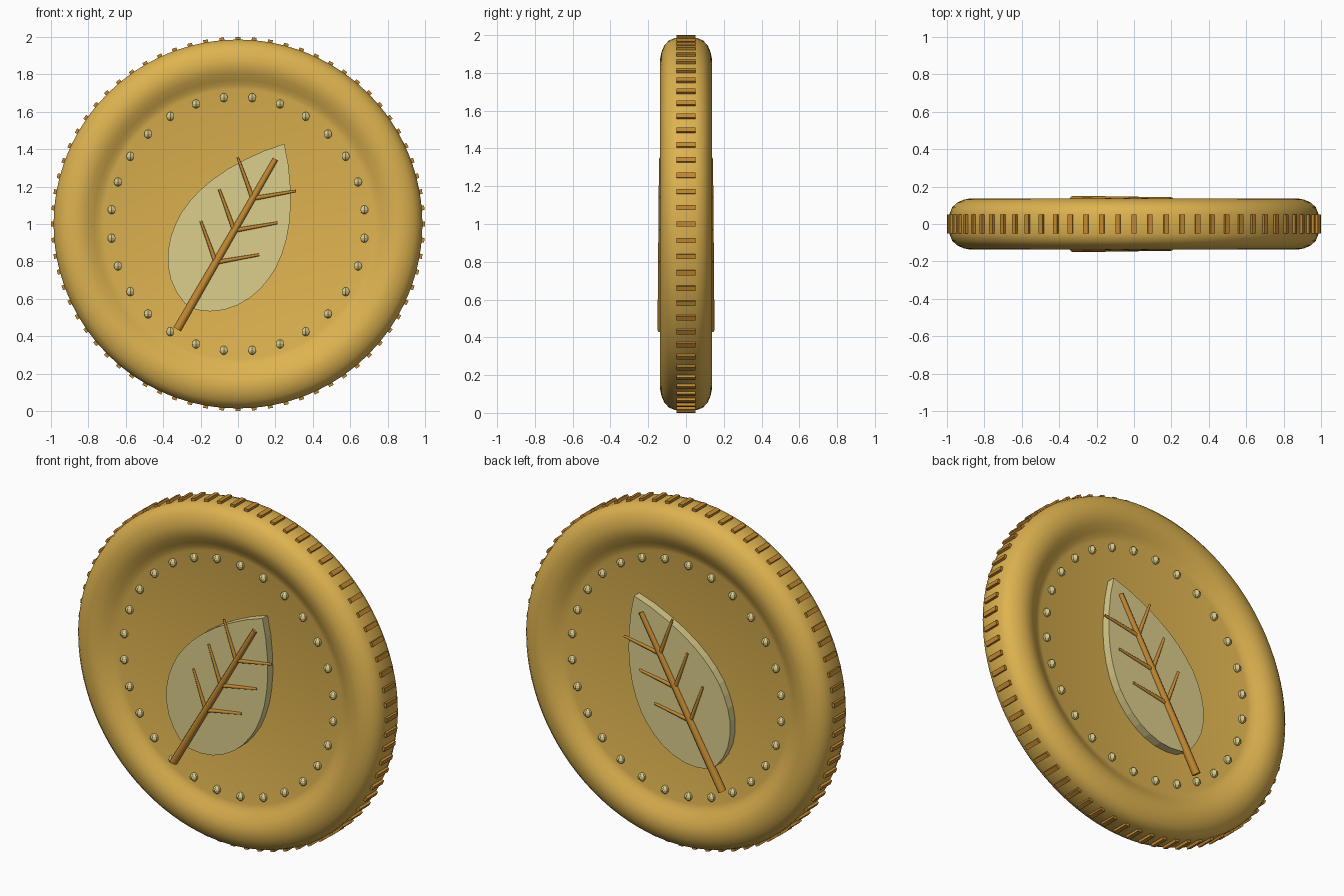
import bpy, bmesh, math
from mathutils import Vector, Matrix

if "Cube" in bpy.data.objects:
    bpy.data.objects.remove(bpy.data.objects["Cube"])

CENTRE = Vector((0, 0, 1))
FLOOR = 0.08       # height of the recessed face from the mid plane
LEAF_TOP = 0.128   # height of the leaf surface


def material(name, rgb):
    m = bpy.data.materials.new(name)
    m.diffuse_color = (*rgb, 1)
    m.use_nodes = True
    m.node_tree.nodes["Principled BSDF"].inputs["Base Color"].default_value = m.diffuse_color
    return m


GOLD = material("gold", (0.73, 0.45, 0.08))
PALE = material("pale gold", (0.72, 0.62, 0.26))
ORANGE = material("dark orange gold", (0.55, 0.25, 0.03))


def finish(bm, name, mat, smooth=None):
    bmesh.ops.recalc_face_normals(bm, faces=bm.faces)
    me = bpy.data.meshes.new(name)
    bm.to_mesh(me)
    bm.free()
    me.materials.append(mat)
    ob = bpy.data.objects.new(name, me)
    ob.location = CENTRE
    bpy.context.collection.objects.link(ob)
    if smooth:
        bpy.ops.object.select_all(action='DESELECT')
        ob.select_set(True)
        bpy.context.view_layer.objects.active = ob
        bpy.ops.object.shade_smooth_by_angle(angle=math.radians(smooth))
    return ob


# Coin body: rounded rim and recessed faces, spun about the y axis
half = [(0.986, 0.055), (0.972, 0.09), (0.945, 0.115), (0.91, 0.13), (0.875, 0.137),
        (0.84, 0.134), (0.805, 0.122), (0.77, 0.101), (0.745, 0.087), (0.72, FLOOR), (0, FLOOR)]
profile = [(r, -y) for r, y in reversed(half)] + half
bm = bmesh.new()
pts = [bm.verts.new((r, y, 0)) for r, y in profile]
edges = [bm.edges.new(p) for p in zip(pts, pts[1:])]
bmesh.ops.spin(bm, geom=pts + edges, cent=(0, 0, 0), axis=(0, 1, 0),
               angle=math.tau, steps=96, use_duplicate=False)
bmesh.ops.remove_doubles(bm, verts=bm.verts, dist=1e-4)
finish(bm, "coin_body", GOLD, 40)

# Ribs around the edge
bm = bmesh.new()
for i in range(72):
    bmesh.ops.create_cube(bm, size=1, matrix=Matrix.Rotation(math.tau * i / 72, 4, 'Y')
                          @ Matrix.Translation((0.98, 0, 0))
                          @ Matrix.Diagonal((0.04, 0.1, 0.026, 1)))
finish(bm, "edge_ribs", ORANGE)

# Ring of studs on both faces
bm = bmesh.new()
for side in (-1, 1):
    for i in range(28):
        a = math.tau * (i + 0.5) / 28
        spot = Vector((0.68 * math.cos(a), side * (FLOOR + 0.004), 0.68 * math.sin(a)))
        bmesh.ops.create_uvsphere(bm, u_segments=6, v_segments=6, radius=0.024,
                                  matrix=Matrix.Translation(spot))
finish(bm, "studs", PALE)


def on_leaf(across, along, y):
    """Point in the leaf frame, which leans 30 degrees to the right."""
    c, s = math.cos(math.radians(30)), math.sin(math.radians(30))
    return Vector((across * c + along * s, y, -across * s + along * c))


# Leaf plates: half widths along the leaf, mirrored to a closed outline
widths = [(-0.51, 0.035), (-0.48, 0.103), (-0.435, 0.165), (-0.377, 0.215), (-0.31, 0.253),
          (-0.24, 0.277), (-0.17, 0.289), (-0.1, 0.293), (-0.02, 0.284), (0.06, 0.265),
          (0.14, 0.236), (0.23, 0.193), (0.32, 0.138), (0.41, 0.074)]
outline = [(w, v) for v, w in widths] + [(0, 0.495)] + [(-w, v) for v, w in reversed(widths)]
bm = bmesh.new()
for side in (-1, 1):
    face = bm.faces.new([bm.verts.new(on_leaf(u, v, side * (FLOOR - 0.01))) for u, v in outline])
    ext = bmesh.ops.extrude_face_region(bm, geom=[face])
    bmesh.ops.translate(bm, vec=(0, side * (LEAF_TOP - FLOOR + 0.01), 0),
                        verts=[g for g in ext["geom"] if isinstance(g, bmesh.types.BMVert)])
finish(bm, "leaf", PALE)


def rod(bm, a, b, r1, r2):
    d = b - a
    m = Matrix.Translation((a + b) / 2) @ d.to_track_quat('Z', 'Y').to_matrix().to_4x4()
    bmesh.ops.create_cone(bm, cap_ends=True, segments=8, radius1=r1, radius2=r2,
                          depth=d.length, matrix=m)


# Tapered stem and paired side veins on both faces
stem, veins = bmesh.new(), bmesh.new()
for side in (-1, 1):
    y = side * LEAF_TOP
    rod(stem, on_leaf(0, -0.65, y), on_leaf(0, 0.4, y), 0.023, 0.015)
    for v in (-0.237, -0.04, 0.157):
        for lr in (-1, 1):
            ang = math.radians(50)
            end = on_leaf(lr * 0.235 * math.sin(ang), v + 0.235 * math.cos(ang), y)
            rod(veins, on_leaf(0, v, y), end, 0.012, 0.007)
finish(stem, "leaf_stem", ORANGE, 50)
finish(veins, "leaf_veins", ORANGE, 50)
